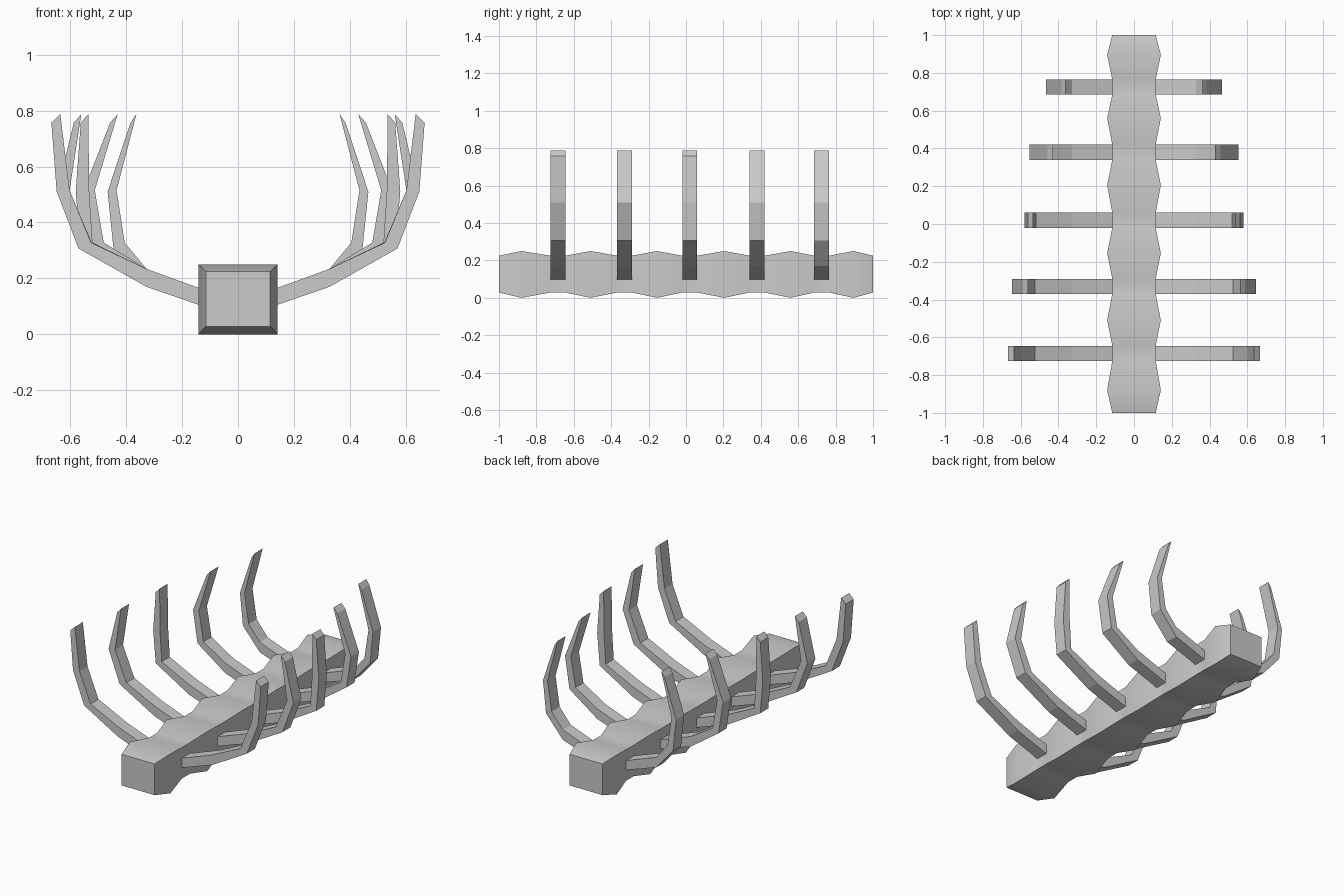
import bpy
import bmesh
import math

cube = bpy.data.objects.get("Cube")
if cube:
    bpy.data.objects.remove(cube, do_unlink=True)

bone = bpy.data.materials.new("bone_grey")
bone.use_nodes = True
bone.diffuse_color = (0.6, 0.6, 0.6, 1)
bone.node_tree.nodes["Principled BSDF"].inputs["Base Color"].default_value = (0.6, 0.6, 0.6, 1)


def loft(name, rings):
    """Skin a row of four-cornered rings and cap both ends."""
    bm = bmesh.new()
    loops = [[bm.verts.new(co) for co in ring] for ring in rings]
    for a, b in zip(loops, loops[1:]):
        for i in range(4):
            j = (i + 1) % 4
            bm.faces.new((a[i], a[j], b[j], b[i]))
    bm.faces.new(loops[0])
    bm.faces.new(loops[-1])
    bmesh.ops.recalc_face_normals(bm, faces=bm.faces)
    mesh = bpy.data.meshes.new(name)
    bm.to_mesh(mesh)
    bm.free()
    mesh.materials.append(bone)
    obj = bpy.data.objects.new(name, mesh)
    bpy.context.collection.objects.link(obj)
    return obj


RIB_Y = [-0.685, -0.33, 0.02, 0.38, 0.725]
BULGE_Y = [-0.88, -0.51, -0.155, 0.205, 0.56, 0.895]
HALF = 0.04

# Spine: square bar that swells between the ribs
stations = [(-1, 0), (1, 0)] + [(y, 1) for y in BULGE_Y]
stations += [(y + s * HALF, 0) for y in RIB_Y for s in (-1, 1)]


def spine_ring(y, wide):
    w = 0.142 if wide else 0.115
    low, high = (0, 0.25) if wide else (0.028, 0.225)
    return [(-w, y, low), (w, y, low), (w, y, high), (-w, y, high)]


spine = loft("spine", [spine_ring(y, wide) for y, wide in sorted(stations)])
bpy.context.view_layer.objects.active = spine
spine.select_set(True)
bpy.ops.object.shade_smooth_by_angle(angle=math.radians(35))
spine.select_set(False)

# Ribs: shared root, then (outer x, inner x) at the elbow, middle and tip
ROOT = [((0.11, 0.095), (0.11, 0.155)), ((0.327, 0.17), (0.327, 0.234))]
LEVELS = [(0.307, 0.328), (0.51, 0.515), (0.757, 0.787)]
CURVES = [
    [(0.57, 0.525), (0.648, 0.602), (0.667, 0.635)],
    [(0.57, 0.523), (0.647, 0.602), (0.587, 0.56)],
    [(0.562, 0.52), (0.58, 0.532), (0.562, 0.535)],
    [(0.522, 0.48), (0.553, 0.512), (0.457, 0.43)],
    [(0.445, 0.405), (0.466, 0.434), (0.384, 0.363)],
]
for number, (y, curve) in enumerate(zip(RIB_Y, CURVES), 1):
    profile = ROOT + [((xo, zo), (xi, zi))
                      for (xo, xi), (zo, zi) in zip(curve, LEVELS)]
    for side, sign in (("left", 1), ("right", -1)):
        rings = [[(sign * o[0], y - HALF, o[1]), (sign * o[0], y + HALF, o[1]),
                  (sign * i[0], y + HALF, i[1]), (sign * i[0], y - HALF, i[1])]
                 for o, i in profile]
        loft(f"{side}_rib_{number}", rings)
